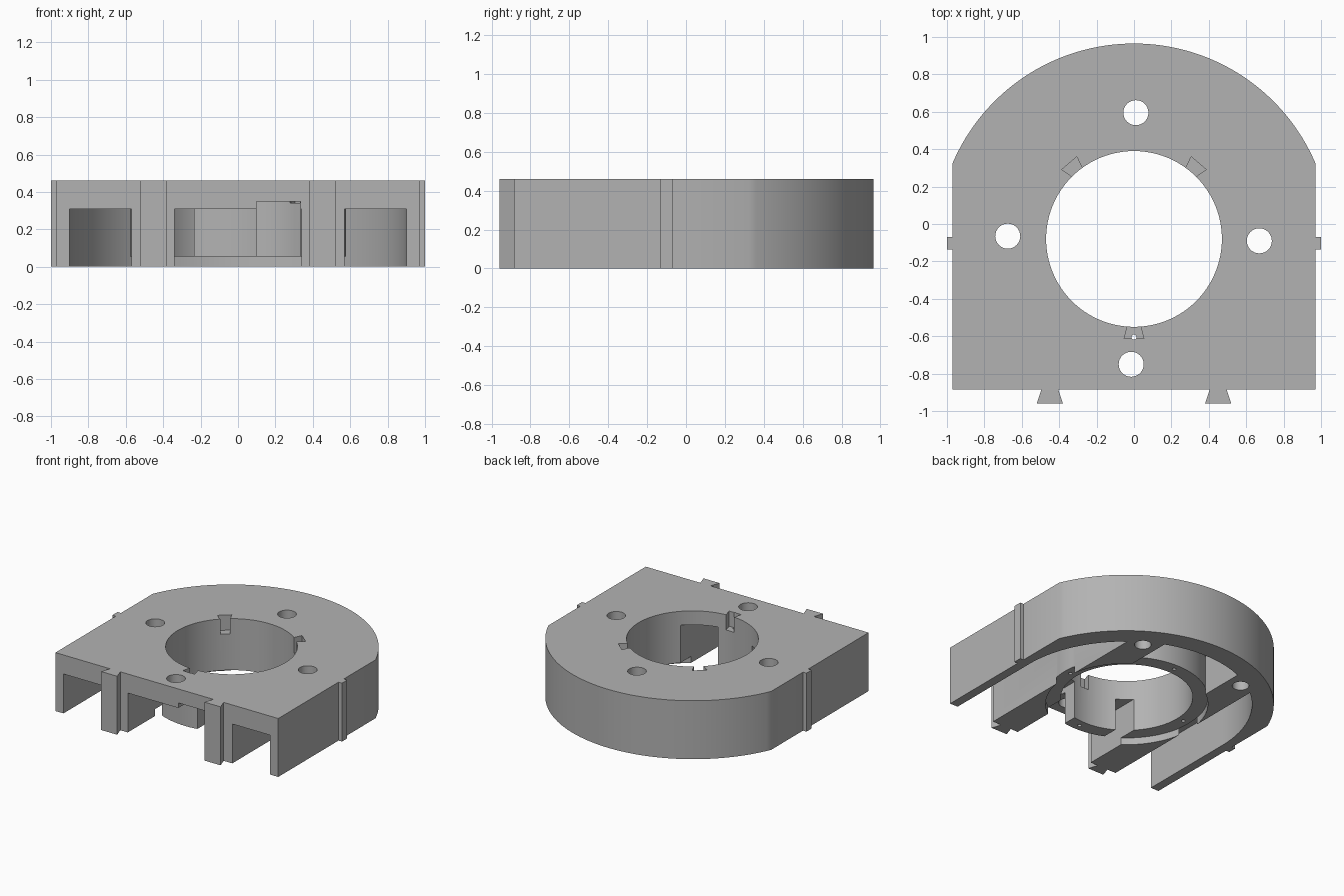
import bpy, bmesh, math
from mathutils import Vector

if "Cube" in bpy.data.objects:
    bpy.data.objects.remove(bpy.data.objects["Cube"], do_unlink=True)

grey = bpy.data.materials.new("plain_grey")
grey.use_nodes = True
tone = (0.45, 0.45, 0.45, 1)
grey.diffuse_color = tone
grey.node_tree.nodes["Principled BSDF"].inputs["Base Color"].default_value = tone

CY = -0.09          # centre of the bore and the rounded back
TOP, ROOF = 0.46, 0.31
FRONT = -0.885


def prism(name, points, z0, z1):
    """Extrude a flat outline from z0 to z1."""
    bm = bmesh.new()
    face = bm.faces.new([bm.verts.new((x, y, z0)) for x, y in points])
    ext = bmesh.ops.extrude_face_region(bm, geom=[face])
    verts = [g for g in ext["geom"] if isinstance(g, bmesh.types.BMVert)]
    bmesh.ops.translate(bm, verts=verts, vec=(0, 0, z1 - z0))
    bmesh.ops.recalc_face_normals(bm, faces=bm.faces)
    mesh = bpy.data.meshes.new(name)
    bm.to_mesh(mesh)
    bm.free()
    mesh.materials.append(grey)
    ob = bpy.data.objects.new(name, mesh)
    bpy.context.collection.objects.link(ob)
    return ob


def arc(cx, cy, r, a0, a1, n):
    return [(cx + r * math.cos(a0 + (a1 - a0) * i / n),
             cy + r * math.sin(a0 + (a1 - a0) * i / n)) for i in range(n + 1)]


def disc(name, cx, cy, r, z0, z1, n=32):
    return prism(name, arc(cx, cy, r, 0, math.tau, n)[:-1], z0, z1)


def box(name, x0, x1, y0, y1, z0, z1):
    return prism(name, [(x0, y0), (x1, y0), (x1, y1), (x0, y1)], z0, z1)


def combine(target, tool, operation="DIFFERENCE"):
    """Apply one boolean and drop the tool."""
    mod = target.modifiers.new("cut", "BOOLEAN")
    mod.operation = operation
    mod.solver = "EXACT"
    mod.object = tool
    bpy.context.view_layer.objects.active = target
    bpy.ops.object.modifier_apply(modifier=mod.name)
    bpy.data.objects.remove(tool, do_unlink=True)


# Housing block: straight sides with a rounded back
R, HALF = 1.055, 0.97
a = math.acos(HALF / R)
housing = prism("housing", [(-HALF, FRONT), (HALF, FRONT)]
                + arc(0, CY, R, a, math.pi - a, 64), 0, TOP)

# Hollow underside, leaving two bars and the bore tube standing
hollow = prism("hollow", [(-0.9, -1.2), (0.9, -1.2)]
               + arc(0, CY, 0.9, 0, math.pi, 64), -0.1, ROOF)
for s in (-1, 1):
    x0, x1 = sorted((s * 0.34, s * 0.57))
    combine(hollow, box("bar", x0, x1, -1.3, 1.0, -0.2, 0.4))
combine(hollow, disc("tube", 0, CY + 0.01, 0.578, -0.2, 0.4, 96))
combine(housing, hollow)

# Bore and shallow recess below it
combine(housing, disc("bore", 0, CY + 0.01, 0.47, -0.2, 0.6, 96))
combine(housing, disc("recess", 0, CY + 0.01, 0.579, -0.2, 0.055, 96))

# Front openings in the tube wall, one cut higher into the roof
combine(housing, box("wide_slot", 0.1, 0.335, -1.1, -0.35, -0.1, 0.35))
combine(housing, box("narrow_slot", -0.339, -0.235, -0.7, -0.35, -0.1, ROOF - 0.001))

# Four through holes in the roof
for x, y in ((0.01, 0.595), (0.67, -0.09), (-0.675, -0.065), (-0.015, -0.75)):
    combine(housing, disc("roof_hole", x, y, 0.067, -0.2, 0.6))

# Blind holes under the bars
for x in (-0.455, 0.455):
    combine(housing, disc("bar_hole", x, 0.64, 0.06, -0.1, 0.28))

# Small screw holes in the tube rim
for i in range(4):
    t = i * math.pi / 2
    top = 0.6 if i == 3 else 0.2
    combine(housing, disc("screw_hole", 0.525 * math.cos(t),
                          CY + 0.01 + 0.525 * math.sin(t), 0.014, -0.1, top, 12))

# Dovetail notches around the bore rim
for deg in (-90, 49.5, 130.5):
    t = math.radians(deg)
    out, side = Vector((math.cos(t), math.sin(t))), Vector((-math.sin(t), math.cos(t)))
    pts = [Vector((0, CY + 0.01)) + out * r + side * w
           for r, w in ((0.43, -0.025), (0.533, -0.053), (0.533, 0.053), (0.43, 0.025))]
    combine(housing, prism("notch", [tuple(p) for p in pts], 0.34, 0.6))

# Dovetail keys on the front and ribs on the sides
for s in (-1, 1):
    cx = s * 0.45
    combine(housing, prism("front_key", [
        (cx - 0.07, -0.96), (cx + 0.07, -0.96), (cx + 0.045, FRONT),
        (cx + 0.045, FRONT + 0.02), (cx - 0.045, FRONT + 0.02), (cx - 0.045, FRONT)],
        0, TOP), "UNION")
    x0, x1 = sorted((s * 0.95, s * 1.0))
    combine(housing, box("side_rib", x0, x1, -0.135, -0.07, 0, TOP), "UNION")

# Smooth round walls, crisp edges
bpy.ops.object.select_all(action="DESELECT")
housing.select_set(True)
bpy.context.view_layer.objects.active = housing
bpy.ops.object.shade_smooth_by_angle(angle=math.radians(25))
